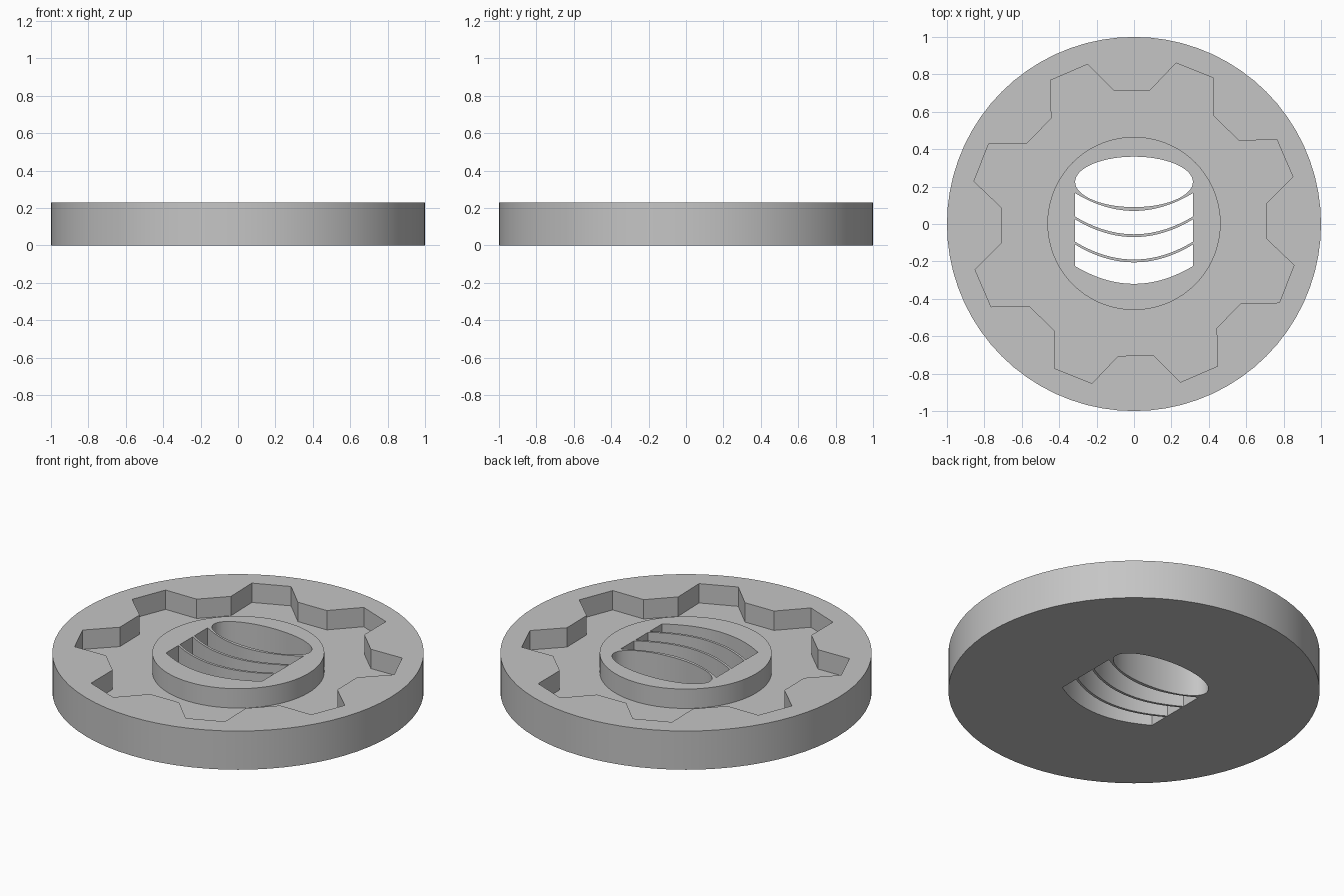
import bpy, bmesh
from math import sin, cos, radians, tau

cube = bpy.data.objects.get("Cube")
if cube:
    bpy.data.objects.remove(cube, do_unlink=True)

HEIGHT, FLOOR = 0.23, 0.115
HALF = 0.315  # half width of the hub openings

grey = bpy.data.materials.new("plain grey")
grey.use_nodes = True
colour = (0.56, 0.56, 0.56, 1)
grey.diffuse_color = colour
grey.node_tree.nodes["Principled BSDF"].inputs["Base Color"].default_value = colour


def prism(name, outline, z0, z1):
    """Extrude a counter-clockwise outline from z0 to z1."""
    bm = bmesh.new()
    face = bm.faces.new([bm.verts.new((x, y, z0)) for x, y in outline])
    top = bmesh.ops.extrude_face_region(bm, geom=[face])["geom"]
    verts = [v for v in top if isinstance(v, bmesh.types.BMVert)]
    bmesh.ops.translate(bm, verts=verts, vec=(0, 0, z1 - z0))
    bmesh.ops.recalc_face_normals(bm, faces=bm.faces)
    mesh = bpy.data.meshes.new(name)
    bm.to_mesh(mesh)
    bm.free()
    mesh.materials.append(grey)
    obj = bpy.data.objects.new(name, mesh)
    bpy.context.collection.objects.link(obj)
    return obj


def ellipse(rx, ry, y, count):
    return [(rx * cos(tau * i / count), y + ry * sin(tau * i / count))
            for i in range(count)]


def cut(target, cutter):
    """Subtract the cutter from the target, then discard the cutter."""
    mod = target.modifiers.new("cut", 'BOOLEAN')
    mod.operation, mod.solver, mod.object = 'DIFFERENCE', 'EXACT', cutter
    bpy.context.view_layer.objects.active = target
    bpy.ops.object.modifier_apply(modifier=mod.name)
    bpy.data.objects.remove(cutter, do_unlink=True)


def sagging_arc(y, steps=20):
    """Shallow arc, lowest at x = 0, running left to right."""
    xs = [-HALF + 2 * HALF * i / steps for i in range(steps + 1)]
    return [(x, y + 0.095 * (x / HALF) ** 2) for x in xs]


# Round body
disc = prism("cog_disc", ellipse(1, 1, 0, 72), 0, HEIGHT)

# Eight-toothed recess, leaving a round hub in the middle
gear = []
for k in range(8):
    for offset, r in ((-14.9, 0.714), (-7, 0.885), (7, 0.885), (14.9, 0.714)):
        a = radians(45 * k + 23.3 + offset)
        gear.append((r * cos(a), r * sin(a) + 0.004))
recess = prism("recess_cutter", gear, FLOOR, HEIGHT + 0.1)
cut(recess, prism("hub_cutter", ellipse(0.463, 0.463, 0.003, 72), 0, 1))
cut(disc, recess)

# Oval opening and three curved slots through the hub
cut(disc, prism("oval_cutter", ellipse(HALF, 0.135, 0.225, 56), -0.1, 0.4))
for upper, lower in ((0.07, -0.055), (-0.07, -0.19), (-0.205, -0.32)):
    outline = sagging_arc(lower) + sagging_arc(upper)[::-1]
    cut(disc, prism("slot_cutter", outline, -0.1, 0.4))

bpy.ops.object.select_all(action='DESELECT')
disc.select_set(True)
bpy.context.view_layer.objects.active = disc
bpy.ops.object.shade_smooth_by_angle(angle=radians(30))
